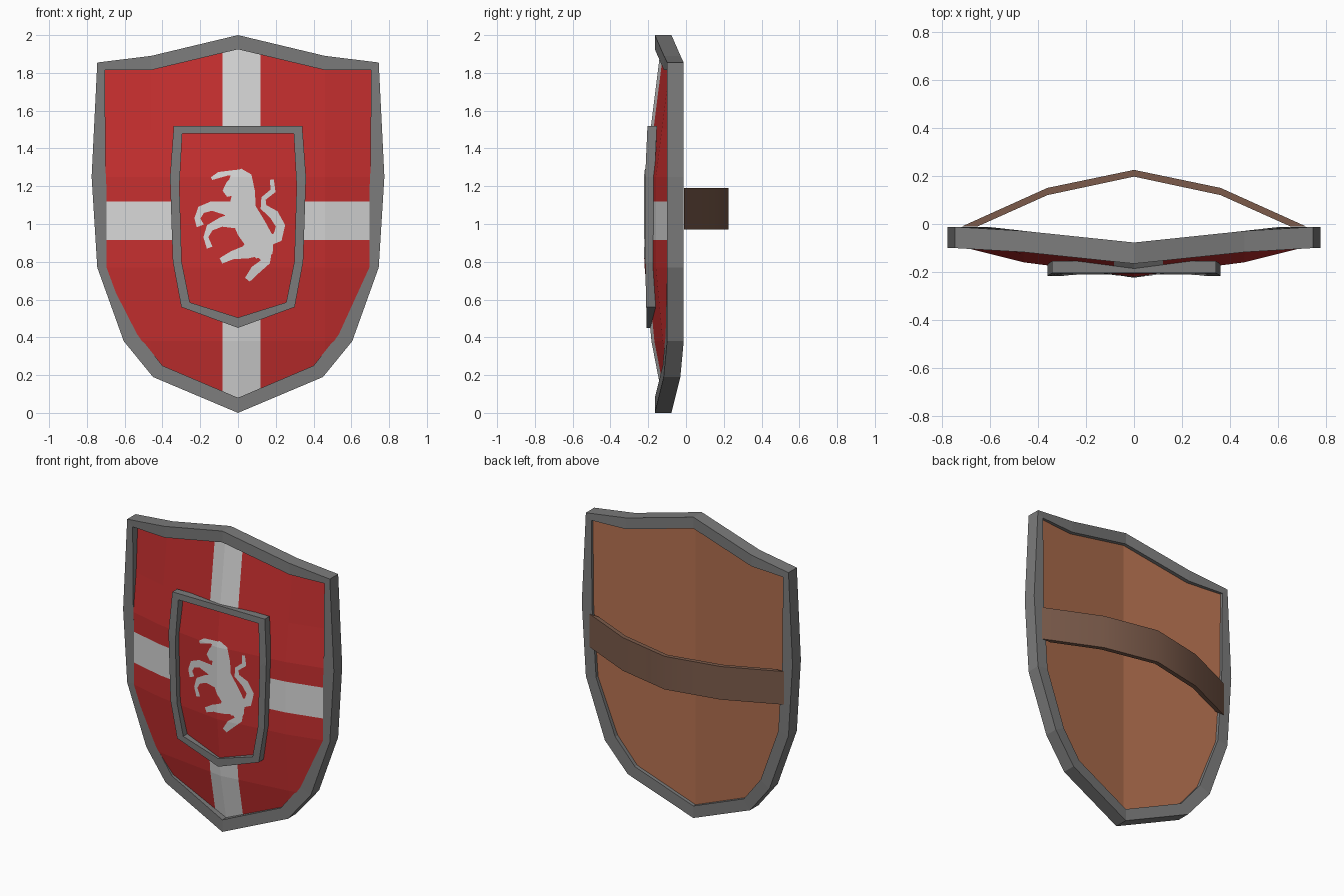
import bpy, bmesh
from mathutils import Vector

if "Cube" in bpy.data.objects:
    bpy.data.objects.remove(bpy.data.objects["Cube"])


def material(name, rgb):
    m = bpy.data.materials.new(name)
    m.diffuse_color = (*rgb, 1)
    m.use_nodes = True
    m.node_tree.nodes["Principled BSDF"].inputs["Base Color"].default_value = m.diffuse_color
    return m


STEEL = material("steel_grey", (0.20, 0.20, 0.20))
RED = material("red_paint", (0.56, 0.028, 0.028))
WHITE = material("white_paint", (0.68, 0.68, 0.68))
WOOD = material("tan_backing", (0.46, 0.165, 0.08))
LEATHER = material("brown_leather", (0.20, 0.105, 0.07))


def lerp(knots, t):
    """Piecewise linear function through (t, value) knots."""
    if t <= knots[0][0]:
        return knots[0][1]
    for (a, va), (b, vb) in zip(knots, knots[1:]):
        if t <= b:
            return va + (vb - va) * (t - a) / (b - a)
    return knots[-1][1]


def finish(bm, name, mats):
    me = bpy.data.meshes.new(name)
    bm.to_mesh(me)
    bm.free()
    for m in mats:
        me.materials.append(m)
    ob = bpy.data.objects.new(name, me)
    bpy.context.collection.objects.link(ob)
    return ob


def cut(bm, xs=(), zs=()):
    """Slice the mesh along vertical and horizontal lines."""
    for axis, values in (((1, 0, 0), xs), ((0, 0, 1), zs)):
        for v in values:
            bmesh.ops.bisect_plane(bm, geom=bm.verts[:] + bm.edges[:] + bm.faces[:],
                                   plane_co=Vector(axis) * v, plane_no=axis, dist=1e-5)


def mirrored(half):
    return half + [(-x, z) for x, z in reversed(half) if x > 0]


def face_direction(bm, sign):
    for f in bm.faces:
        f.normal_update()
        if f.normal.y * sign < 0:
            f.normal_flip()


def ring(name, outer, inner, front, depth):
    """Frame of rectangular section between two outlines."""
    bm = bmesh.new()
    loops = []
    for pts, d in ((outer, 0), (inner, 0), (inner, depth), (outer, depth)):
        loops.append([bm.verts.new((x, front(x, z) + d, z)) for x, z in pts])
    n = len(outer)
    for a, b in zip(loops, loops[1:] + loops[:1]):
        for i in range(n):
            j = (i + 1) % n
            bm.faces.new((a[i], a[j], b[j], b[i]))
    bmesh.ops.recalc_face_normals(bm, faces=bm.faces[:])
    return finish(bm, name, [STEEL])


# Main rim
outer = mirrored([(0, 2), (0.46, 1.89), (0.745, 1.855), (0.775, 1.25),
                  (0.745, 0.77), (0.605, 0.38), (0.45, 0.19), (0, 0)])
inner = mirrored([(0, 1.925), (0.46, 1.815), (0.705, 1.815), (0.70, 1.25),
                  (0.67, 0.78), (0.535, 0.42), (0.40, 0.25), (0, 0.08)])
RIM = [(0, -0.165), (0.45, -0.118), (0.6, -0.1)]
ring("rim", outer, inner, lambda x, z: lerp(RIM, abs(x)), 0.088)
mid = [((a + c) / 2, (b + d) / 2) for (a, b), (c, d) in zip(outer, inner)]

# Domed front panel, painted with a cross that stops at the small shield
ACROSS = [(0, 0), (0.46, 0.06), (0.70, 0.12), (0.80, 0.145)]
UP = [(0, -0.11), (0.38, -0.183), (0.77, -0.219), (1.25, -0.219), (1.96, -0.13)]


def panel_y(x, z):
    return min(lerp(ACROSS, abs(x)) + lerp(UP, z), -0.04)


bm = bmesh.new()
bm.faces.new([bm.verts.new((x, 0, z)) for x, z in mid])
cut(bm, (0, -0.46, 0.46, -0.083, 0.12, -0.33, 0.33),
    (0.38, 0.77, 1.25, 0.915, 1.12, 0.495, 1.5))
for f in bm.faces:
    c = f.calc_center_median()
    cross = -0.083 < c.x < 0.12 or 0.915 < c.z < 1.12
    small = abs(c.x) < 0.33 and 0.495 < c.z < 1.5
    f.material_index = 1 if cross and not small else 0
for v in bm.verts:
    v.co.y = panel_y(v.co.x, v.co.z)
face_direction(bm, -1)
finish(bm, "front_panel", [RED, WHITE])

# Backing board, folded along the middle
bm = bmesh.new()
bm.faces.new([bm.verts.new((x, 0, z)) for x, z in mid])
cut(bm, (0,))
for v in bm.verts:
    v.co.y = -0.10 + 0.1 * abs(v.co.x)
face_direction(bm, 1)
finish(bm, "back_board", [WOOD])

# Frame of the small shield
SMALL = [(0.45, -0.208), (0.8, -0.216), (1.25, -0.216), (1.52, -0.204)]
ring("small_shield_rim",
     mirrored([(0.34, 1.52), (0.36, 1.25), (0.345, 0.8), (0.30, 0.56), (0, 0.45)]),
     mirrored([(0.295, 1.48), (0.31, 1.2), (0.298, 0.8), (0.255, 0.585), (0, 0.505)]),
     lambda x, z: lerp(SMALL, z), 0.05)

# Rearing horse, painted as tapered strokes of (x, z, half width)
body = [(-0.01, 1.28, .03), (0.01, 1.24, .065), (0.03, 1.17, .06), (0.02, 1.08, .075),
        (0.07, 0.98, .08), (0.12, 0.90, .075), (0.14, 0.83, .045)]
head = [(0.02, 1.23, .05), (-0.03, 1.19, .045), (-0.07, 1.16, .02)]
crest = [(-0.14, 1.24, .008), (-0.10, 1.26, .016), (-0.05, 1.27, .012), (0.02, 1.27, .02)]
front_leg_a = [(0.02, 1.06, .06), (-0.07, 1.085, .035), (-0.14, 1.095, .025),
               (-0.195, 1.075, .022), (-0.215, 1.03, .016), (-0.20, 0.99, .02)]
front_leg_b = [(0.0, 1.02, .045), (-0.09, 1.01, .025), (-0.15, 0.98, .02),
               (-0.17, 0.93, .013), (-0.15, 0.875, .016)]
hind_leg_a = [(0.12, 0.90, .07), (0.04, 0.85, .035), (-0.03, 0.835, .022), (-0.09, 0.805, .016)]
hind_leg_b = [(0.13, 0.87, .055), (0.145, 0.80, .025), (0.09, 0.755, .025), (0.05, 0.705, .016)]
tail = [(0.15, 0.91, .03), (0.21, 0.93, .028), (0.225, 0.99, .025), (0.19, 1.05, .026),
        (0.135, 1.09, .018), (0.135, 1.135, .013), (0.185, 1.175, .015), (0.18, 1.235, .01)]
bm = bmesh.new()
for stroke in (body, head, crest, front_leg_a, front_leg_b, hind_leg_a, hind_leg_b, tail):
    pairs = []
    for i, (x, z, w) in enumerate(stroke):
        p, q = stroke[max(i - 1, 0)], stroke[min(i + 1, len(stroke) - 1)]
        d = Vector((q[0] - p[0], 0, q[1] - p[1])).normalized()
        side = Vector((-d.z, 0, d.x)) * w
        c = Vector((x, 0, z))
        pairs.append((bm.verts.new(c + side), bm.verts.new(c - side)))
    for (a, b), (c, d) in zip(pairs, pairs[1:]):
        bm.faces.new((a, b, d, c))
cut(bm, (0,), (0.77, 1.25))
for v in bm.verts:
    v.co.y = panel_y(v.co.x, v.co.z) - 0.004
face_direction(bm, -1)
finish(bm, "horse_emblem", [WHITE])

# Arched arm strap across the back
arch = [(-0.715, -0.01), (-0.36, 0.15), (0, 0.225), (0.36, 0.15), (0.715, -0.01),
        (0.65, -0.01), (0.36, 0.12), (0, 0.197), (-0.36, 0.12), (-0.65, -0.01)]
bm = bmesh.new()
low, high = [[bm.verts.new((x, y, z)) for x, y in arch] for z in (0.97, 1.19)]
n = len(arch)
for i in range(n):
    j = (i + 1) % n
    bm.faces.new((low[i], low[j], high[j], high[i]))
for loop in (low, high):
    for i in range(4):
        bm.faces.new((loop[i], loop[i + 1], loop[n - 2 - i], loop[n - 1 - i]))
bmesh.ops.recalc_face_normals(bm, faces=bm.faces[:])
strap = finish(bm, "arm_strap", [LEATHER])
bpy.context.view_layer.objects.active = strap
strap.select_set(True)
bpy.ops.object.shade_smooth_by_angle()
